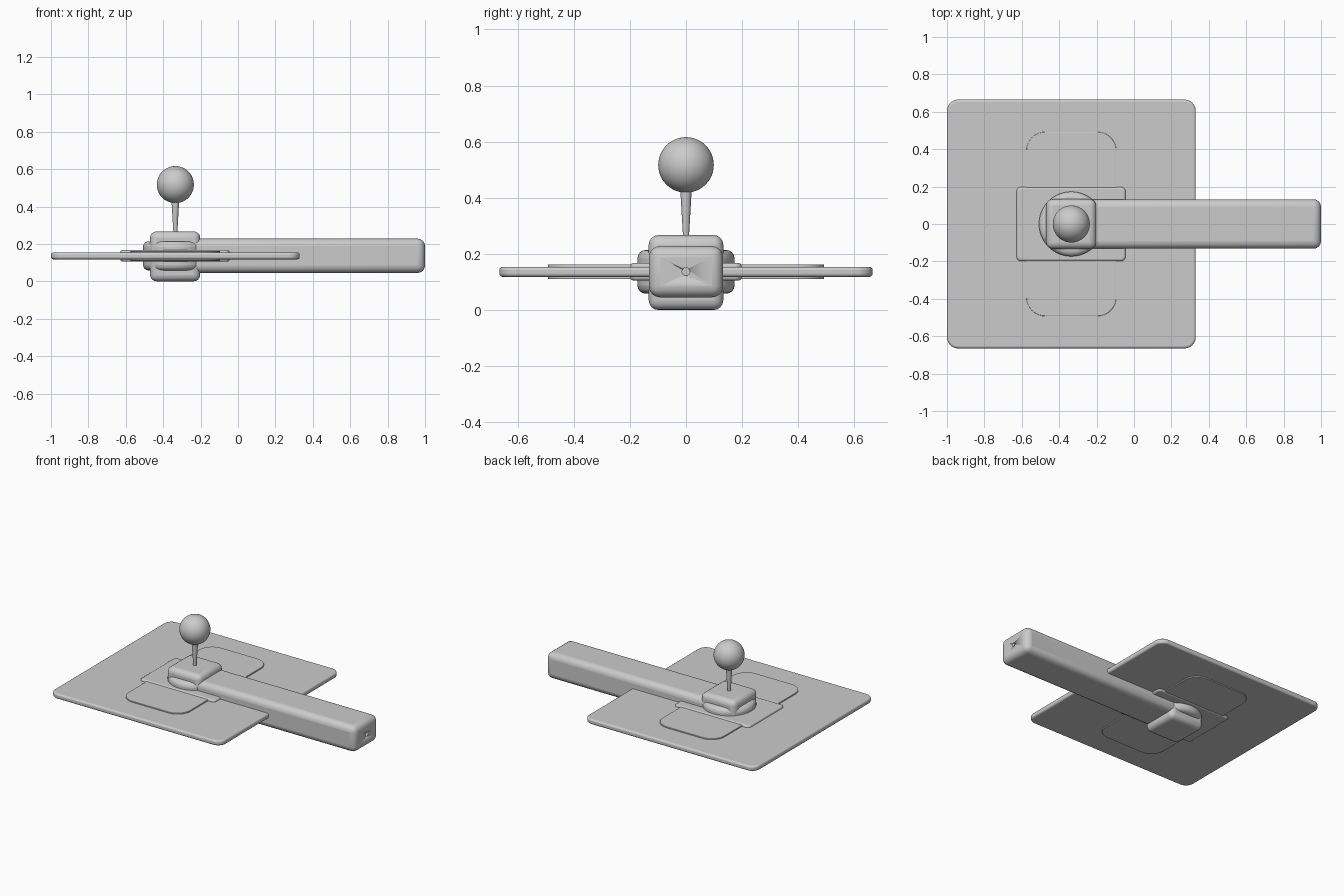
import bpy, bmesh, math
from mathutils import Matrix, Vector

if "Cube" in bpy.data.objects:
    bpy.data.objects.remove(bpy.data.objects["Cube"])

CX = -0.335  # axis of the hub, stem and ball


def finish(name, bm, bevel=0.0, segs=4):
    bmesh.ops.recalc_face_normals(bm, faces=bm.faces)
    me = bpy.data.meshes.new(name)
    bm.to_mesh(me)
    bm.free()
    ob = bpy.data.objects.new(name, me)
    bpy.context.collection.objects.link(ob)
    bpy.ops.object.select_all(action='DESELECT')
    ob.select_set(True)
    bpy.context.view_layer.objects.active = ob
    bpy.ops.object.shade_smooth_by_angle(angle=math.radians(35))
    if bevel:
        m = ob.modifiers.new("rounding", 'BEVEL')
        m.width, m.segments, m.limit_method = bevel, segs, 'ANGLE'
        m.angle_limit = math.radians(40)
    return ob


def slab(name, x, y, z, corner=0.0, bevel=0.0):
    """Box between limits, vertical corners rounded, then edges softened."""
    bm = bmesh.new()
    bmesh.ops.create_cube(bm, size=1)
    for v in bm.verts:
        v.co = Vector([(a + b) / 2 + c * (b - a) for (a, b), c in zip((x, y, z), v.co)])
    if corner:
        edges = [e for e in bm.edges if abs(e.verts[0].co.z - e.verts[1].co.z) > 1e-4]
        bmesh.ops.bevel(bm, geom=edges, offset=corner, segments=10, profile=0.5, affect='EDGES')
    return finish(name, bm, bevel)


def cylinder(name, r1, r2, z0, z1, bevel=0.0, segs=64):
    bm = bmesh.new()
    bmesh.ops.create_cone(bm, cap_ends=True, segments=segs, radius1=r1, radius2=r2,
                          depth=z1 - z0, matrix=Matrix.Translation((CX, 0, (z0 + z1) / 2)))
    return finish(name, bm, bevel)


# Stacked flat plates
slab("base_plate", (-1, 0.33), (-0.665, 0.665), (0.118, 0.154), 0.06, 0.012)
slab("inner_plate", (-0.575, -0.095), (-0.492, 0.492), (0.110, 0.162), 0.1, 0.003)
slab("mount_plate", (-0.628, -0.045), (-0.198, 0.198), (0.105, 0.168), 0.025, 0.012)

# Round hub and square clamp block
cylinder("hub_disc", 0.173, 0.173, 0.058, 0.214, 0.03)
slab("clamp_block", (-0.47, -0.202), (-0.133, 0.133), (0, 0.267), 0, 0.035)

# Long handle with a small dimple in its end
handle = slab("handle", (-0.45, 1), (-0.132, 0.132), (0.045, 0.228), 0, 0.04)
bm = bmesh.new()
bmesh.ops.create_cone(bm, cap_ends=True, segments=24, radius1=0.014, radius2=0.014, depth=0.04,
                      matrix=Matrix.Translation((1, 0, 0.137)) @ Matrix.Rotation(math.pi / 2, 4, 'Y'))
cutter = finish("dimple_cutter", bm)
cutter.hide_render = True
cutter.hide_set(True)
cut = handle.modifiers.new("dimple", 'BOOLEAN')
cut.object, cut.operation, cut.solver = cutter, 'DIFFERENCE', 'EXACT'

# Tapered stem and ball knob
cylinder("stem", 0.010, 0.021, 0.25, 0.44, segs=32)
bm = bmesh.new()
bmesh.ops.create_uvsphere(bm, u_segments=48, v_segments=24, radius=0.099,
                          matrix=Matrix.Translation((CX, 0, 0.517)))
finish("ball_knob", bm)
